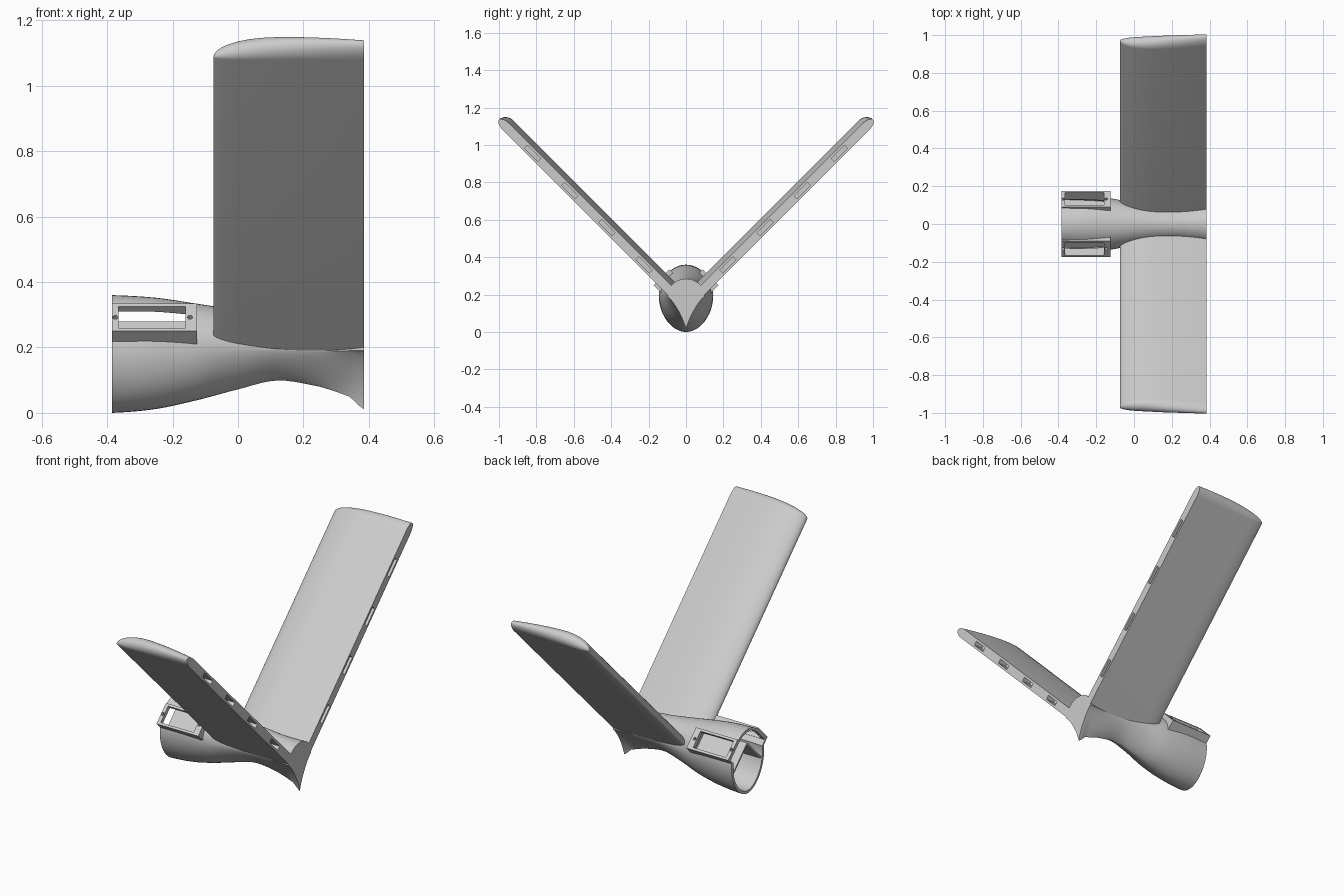
import bpy, bmesh, math
from mathutils import Vector

if "Cube" in bpy.data.objects:
    bpy.data.objects.remove(bpy.data.objects["Cube"], do_unlink=True)

R2 = math.sqrt(2)
grey = bpy.data.materials.new("light grey")
grey.use_nodes = True
grey.diffuse_color = (0.6, 0.6, 0.6, 1)
grey.node_tree.nodes["Principled BSDF"].inputs["Base Color"].default_value = (0.6, 0.6, 0.6, 1)


def tilt(x, s, n, side):
    """Tail frame: s runs out along the fin, n is its upper normal."""
    return Vector((x, side * (s - n) / R2, (s + n) / R2))


def finish(name, bm):
    bmesh.ops.recalc_face_normals(bm, faces=bm.faces)
    mesh = bpy.data.meshes.new(name)
    bm.to_mesh(mesh)
    bm.free()
    ob = bpy.data.objects.new(name, mesh)
    bpy.context.collection.objects.link(ob)
    mesh.materials.append(grey)
    return ob


def loft(name, rings):
    bm = bmesh.new()
    rows = [[bm.verts.new(p) for p in ring] for ring in rings]
    k = len(rows[0])
    for a, b in zip(rows, rows[1:]):
        for i in range(k):
            j = (i + 1) % k
            bm.faces.new((a[i], a[j], b[j], b[i]))
    bm.faces.new(rows[0])
    bm.faces.new(rows[-1])
    return finish(name, bm)


def box(name, side, x0, x1, s0, s1, n0, n1):
    return loft(name, [[tilt(x, s, n, side) for s, n in
                        ((s0, n0), (s1, n0), (s1, n1), (s0, n1))] for x in (x0, x1)])


def screw_hole(side, x, n, r=0.008):
    ring = [(math.cos(i * math.pi / 8) * r, math.sin(i * math.pi / 8) * r) for i in range(16)]
    return loft("screw_cutter", [[tilt(x + u, s, n + v, side) for u, v in ring] for s in (0.2, 0.32)])


def boolean(ob, tool, op):
    mod = ob.modifiers.new(op.lower(), 'BOOLEAN')
    mod.object, mod.operation, mod.solver = tool, op, 'EXACT'
    bpy.context.view_layer.objects.active = ob
    bpy.ops.object.modifier_apply(modifier=mod.name)
    bpy.data.objects.remove(tool, do_unlink=True)


def smooth(ob, angle=35):
    bpy.ops.object.select_all(action='DESELECT')
    ob.select_set(True)
    bpy.context.view_layer.objects.active = ob
    bpy.ops.object.shade_smooth_by_angle(angle=math.radians(angle))


# Body stations: x, bottom, top, half width, height of widest point, lower taper
STATIONS = [(-0.385, 0, 0.36, 0.145, 0.19, 1.05), (-0.25, 0.012, 0.352, 0.145, 0.2, 1.05),
            (-0.12, 0.04, 0.333, 0.135, 0.2, 1.1), (0, 0.072, 0.315, 0.112, 0.2, 1.3),
            (0.12, 0.099, 0.299, 0.095, 0.195, 1.5), (0.25, 0.08, 0.288, 0.09, 0.19, 1.8),
            (0.34, 0.05, 0.285, 0.095, 0.19, 2.2), (0.385, 0.012, 0.285, 0.1, 0.19, 2.5)]


def interpolate(table, steps):
    out = []
    for i in range(len(table) - 1):
        a, b, c, d = (table[max(0, min(len(table) - 1, i + k))] for k in (-1, 0, 1, 2))
        for j in range(steps):
            t = j / steps
            out.append([q + 0.5 * t * (r - p + t * (2 * p - 5 * q + 4 * r - s + t * (3 * (q - r) + s - p)))
                        for p, q, r, s in zip(a, b, c, d)])
            out[-1][0] = b[0] + (c[0] - b[0]) * t
    return out + [list(table[-1])]


def section(x, zb, zt, w, zm, p, inset=0.0):
    zb, zt, w = zb + inset, zt - inset, w - inset
    pts, n = [], 48
    for i in range(n):
        a = 2 * math.pi * i / n
        c, s = math.cos(a), math.sin(a)
        e = 1 if s >= 0 else p
        y = math.copysign(abs(c) ** e, c) * w if abs(c) > 1e-6 else 0
        z = zm + (zt - zm) * s if s >= 0 else zm - (zm - zb) * abs(s) ** e
        pts.append((x, y, z))
    return pts


# Body with servo mounts, hollowed from the open end
rows = interpolate(STATIONS, 5)
body = loft("tail_body", [section(*r) for r in rows])
MID = 0.113
for side in (1, -1):
    boolean(body, box("mount_block", side, -0.3849, -0.125, 0.2, 0.3005, MID - 0.06, MID + 0.06), 'UNION')
inner = [r for r in rows if r[0] < -0.11]
inner.insert(0, [-0.42] + inner[0][1:])
boolean(body, loft("cavity_cutter", [section(*r, inset=0.015) for r in inner]), 'DIFFERENCE')
for side in (1, -1):
    boolean(body, box("pocket_cutter", side, -0.42, -0.14, 0.12, 0.278, MID - 0.05, MID + 0.05), 'DIFFERENCE')
    boolean(body, box("window_cutter", side, -0.365, -0.16, 0.2, 0.33, MID - 0.047, MID + 0.047), 'DIFFERENCE')
    for x in (-0.375, -0.147):
        boolean(body, screw_hole(side, x, MID), 'DIFFERENCE')
smooth(body)

# Servo trays inside the body
for side, label in ((1, "back"), (-1, "front")):
    box("servo_tray_" + label, side, -0.38, -0.12, 0.19, 0.2, 0.02, 0.195)

# Fins: flat-bottomed section with a blunt hinge face and a rounded tip
LE, TE = -0.075, 0.385
LOW, LEAD, HIGH, REAR = 0.071, 0.083, 0.147, 0.12
XS = [LE + (TE - LE) * (i / 24) ** 2 for i in range(25)]


def upper(x):
    peak = 0.09
    if x < peak:
        return LEAD + (HIGH - LEAD) * math.sqrt(max(0, 1 - ((peak - x) / (peak - LE)) ** 2))
    return HIGH - (HIGH - REAR) * ((x - peak) / (TE - peak)) ** 1.6


def lower(x):
    q = max(0, 1 - (x - LE) / 0.08)
    return LEAD - (LEAD - LOW) * math.sqrt(1 - q * q)


def fin_ring(side, s, u):
    pts = []
    for surf, xs in ((upper, XS), (lower, XS[:0:-1])):
        for x in xs:
            mid = (upper(x) + lower(x)) / 2
            k = math.sqrt(max(0.0004, 1 - u * u))
            f = (x - LE) / (TE - LE)
            reach = 0.055 * math.sqrt(1 - (1 - f) ** 2.6)
            pts.append(tilt(x, s + reach * u, mid + (surf(x) - mid) * k, side))
    return pts


for side, label in ((1, "back"), (-1, "front")):
    caps = [math.sin(i * math.pi / 20) for i in range(11)]
    fin = loft("fin_" + label, [fin_ring(side, 0.155, 0)] + [fin_ring(side, 1.455, u) for u in caps])
    mid = (LOW + REAR) / 2
    for i in range(4):
        s = 0.412 + 0.281 * i
        boolean(fin, box("hinge_slot_cutter", side, TE - 0.05, TE + 0.05,
                         s - 0.05, s + 0.05, mid - 0.012, mid + 0.012), 'DIFFERENCE')
    smooth(fin)
